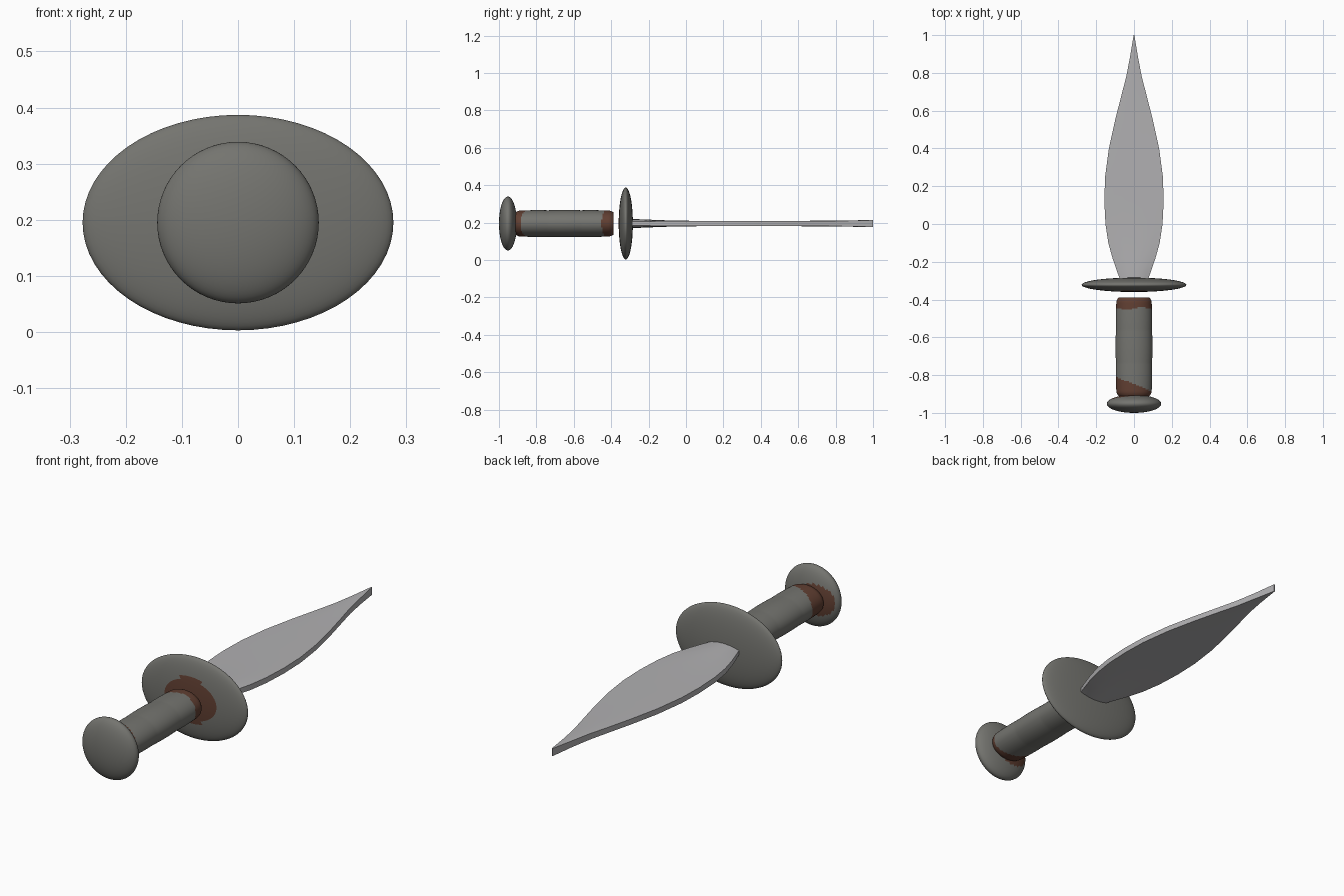
import bpy, bmesh, math

if "Cube" in bpy.data.objects:
    bpy.data.objects.remove(bpy.data.objects["Cube"])

AXIS_Z = 0.195


def material(name, rgb):
    m = bpy.data.materials.new(name)
    m.use_nodes = True
    m.diffuse_color = (*rgb, 1)
    m.node_tree.nodes["Principled BSDF"].inputs["Base Color"].default_value = (*rgb, 1)
    return m


steel = material("pale_steel", (0.44, 0.435, 0.445))
iron = material("grey_iron", (0.175, 0.175, 0.16))
leather = material("brown_leather", (0.12, 0.05, 0.032))


def loft(name, sections, mats, rule=None, angle=40):
    """Skin closed (x, y, z) loops; rule(face centre) picks the material slot."""
    bm = bmesh.new()
    loops = [[bm.verts.new((x, y, z + AXIS_Z)) for x, y, z in s] for s in sections]
    n = len(loops[0])
    for a, b in zip(loops, loops[1:]):
        for i in range(n):
            j = (i + 1) % n
            bm.faces.new((a[i], a[j], b[j], b[i]))
    bm.faces.new(loops[0])
    bm.faces.new(loops[-1])
    bmesh.ops.recalc_face_normals(bm, faces=bm.faces)
    if rule:
        for f in bm.faces:
            c = f.calc_center_median()
            f.material_index = int(rule(c.x, c.y, c.z - AXIS_Z))
    me = bpy.data.meshes.new(name)
    bm.to_mesh(me)
    bm.free()
    for m in mats:
        me.materials.append(m)
    ob = bpy.data.objects.new(name, me)
    bpy.context.collection.objects.link(ob)
    bpy.ops.object.select_all(action='DESELECT')
    ob.select_set(True)
    bpy.context.view_layer.objects.active = ob
    bpy.ops.object.shade_smooth_by_angle(angle=math.radians(angle))
    return ob


def ellipse(y, rx, rz, n=64):
    return [(rx * math.cos(math.tau * i / n), y, rz * math.sin(math.tau * i / n))
            for i in range(n)]


def disc(name, y, half, rx, rz, rule):
    """Flattened ellipsoid whose poles point along y."""
    steps = 32
    rings = []
    for i in range(steps + 1):
        t = math.pi * (0.01 + 0.98 * i / steps)
        rings.append(ellipse(y - half * math.cos(t), rx * math.sin(t), rz * math.sin(t)))
    return loft(name, rings, (iron, leather), rule, 60)


# Guard, with a leather patch on the face towards the grip
disc("guard", -0.322, 0.038, 0.277, 0.192,
     lambda x, y, z: y < -0.322 and math.hypot(x / 0.125, z / 0.105) < 1)

# Pommel, with a smaller off-centre patch on its inner face
disc("pommel", -0.952, 0.048, 0.144, 0.144,
     lambda x, y, z: y > -0.952 and math.hypot((x + 0.04) / 0.09, z / 0.075) < 1)

# Grip: three soft swellings, leather showing at both ends
grip = []
start, end, count = -0.912, -0.388, 72
for i in range(count + 1):
    t = i / count
    swell = 0.95 + 0.04 * math.sin(math.pi * t) + 0.018 * abs(math.sin(3 * math.pi * t))
    edge = min(t, 1 - t)
    if edge < 0.05:
        swell -= 0.12 * (1 - edge / 0.05) ** 2
    grip.append(ellipse(start + (end - start) * t, 0.097 * swell, 0.072 * swell))
loft("grip", grip, (iron, leather),
     lambda x, y, z: y > -0.447 + 0.006 * math.sin(40 * x) or y < -0.848 - 0.4 * x)

# Blade: leaf outline as (y, half width, edge thickness, centre thickness)
stations = [(-0.31, 0.068, 0.010, 0.024), (-0.25, 0.090, 0.011, 0.023),
            (-0.18, 0.114, 0.012, 0.020), (-0.1, 0.136, 0.013, 0.017),
            (0, 0.151, 0.013, 0.015), (0.12, 0.157, 0.013, 0.014),
            (0.25, 0.153, 0.013, 0.014), (0.4, 0.133, 0.013, 0.014),
            (0.55, 0.100, 0.013, 0.014), (0.68, 0.067, 0.013, 0.015),
            (0.78, 0.041, 0.014, 0.016), (0.88, 0.022, 0.015, 0.017),
            (0.95, 0.010, 0.017, 0.018), (1.0, 0.002, 0.018, 0.018)]
blade = []
across = [-1, -0.75, -0.4, 0, 0.4, 0.75, 1]
for y, w, e, c in stations:
    top = [(w * u, y, e + (c - e) * (1 - u * u)) for u in across]
    blade.append(top + [(x, y, -z) for x, y, z in reversed(top)])
loft("blade", blade, (steel,))
